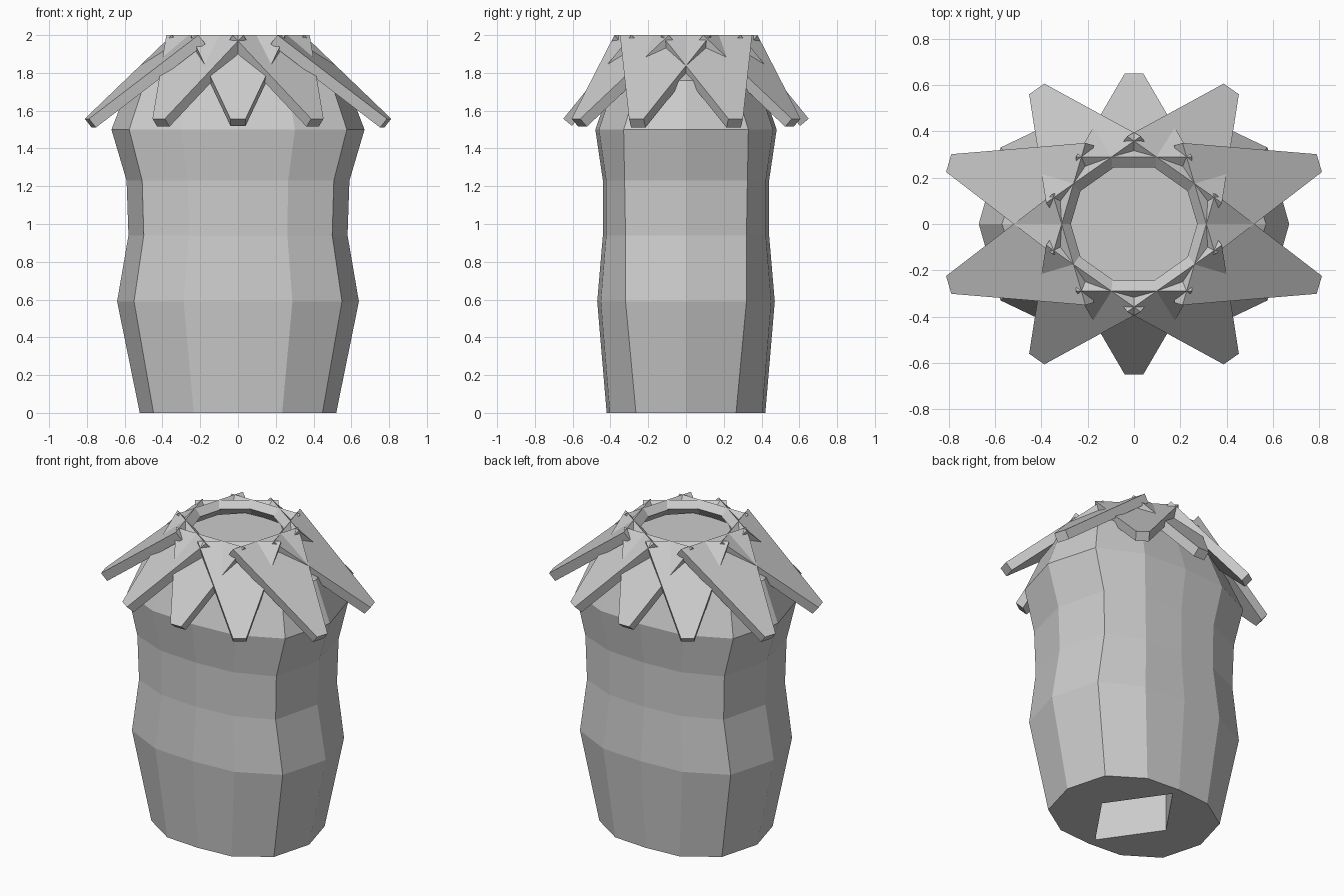
import bpy
from mathutils import Vector

if "Cube" in bpy.data.objects:
    bpy.data.objects.remove(bpy.data.objects["Cube"])


def make(name, verts, faces):
    me = bpy.data.meshes.new(name)
    me.from_pydata([tuple(v) for v in verts], [], faces)
    me.update()
    ob = bpy.data.objects.new(name, me)
    bpy.context.collection.objects.link(ob)
    return ob


def ring(rx, ry, by, z):
    """12-sided squashed ring; by = y of the broad side corner."""
    q = [(rx, 0), (rx * .86, by), (rx * .45, ry * .96), (0, ry)]
    half = q + [(-x, y) for x, y in q[2::-1]]
    return [Vector((x, y, z)) for x, y in half + [(x, -y) for x, y in half[5:0:-1]]]


# Trunk: stacked rings (rx, ry, corner y, z)
profile = [(.52, .42, .265, 0), (.64, .47, .32, .59), (.58, .44, .32, .94),
           (.59, .44, .325, 1.23), (.67, .48, .33, 1.5), (.57, .39, .25, 1.76),
           (.285, .265, .14, 1.92)]
verts, faces = [], []
for p in profile:
    verts += ring(*p)
n = len(profile)
for r in range(n - 1):
    for i in range(12):
        j = (i + 1) % 12
        faces.append((r * 12 + i, r * 12 + j, r * 12 + 12 + j, r * 12 + 12 + i))
faces.append(tuple(range((n - 1) * 12, n * 12)))

# Underside with a diamond-shaped recess
d = len(verts)
diamond = [(.25, 0), (0, .36), (-.25, 0), (0, -.36)]
for z in (0, .4):
    verts += [Vector((x, y, z)) for x, y in diamond]
for k in range(4):
    a, b = d + k, d + (k + 1) % 4
    faces.append((a, b, b + 4, a + 4)[::-1])
    o = [(k * 3 + s) % 12 for s in range(4)]
    faces.append((a, b, o[3], o[2], o[1], o[0]))
faces.append((d + 7, d + 6, d + 5, d + 4))
make("trunk", verts, faces)


def leaf(name, mid, tip, z_tip=1.557, w_in=.25, w_tip=.04, t=.06):
    """Tapered slab sloping from the top rim out to a blunt tip."""
    a, b = Vector((*mid, 2.0)), Vector((*tip, z_tip))
    along = b - a
    side = Vector((-along.y, along.x, 0)).normalized()
    down = -along.cross(side).normalized() * t
    top = [a - side * w_in, b - side * w_tip, b + side * w_tip, a + side * w_in]
    make(name, top + [v + down for v in top],
         [(0, 1, 2, 3), (7, 6, 5, 4), (0, 4, 5, 1), (1, 5, 6, 2), (2, 6, 7, 3), (3, 7, 4, 0)])


# Crown of ten leaves, mirrored about both axes
for sy in (-1, 1):
    tag = "front" if sy < 0 else "back"
    leaf(f"leaf_{tag}", (0, sy * .29), (0, sy * .65))
    for sx in (-1, 1):
        lr = "left" if sx < 0 else "right"
        leaf(f"leaf_{tag}_{lr}", (sx * .175, sy * .235), (sx * .42, sy * .583))
        leaf(f"leaf_side_{tag}_{lr}", (sx * .28, sy * .11), (sx * .80, sy * .263))
